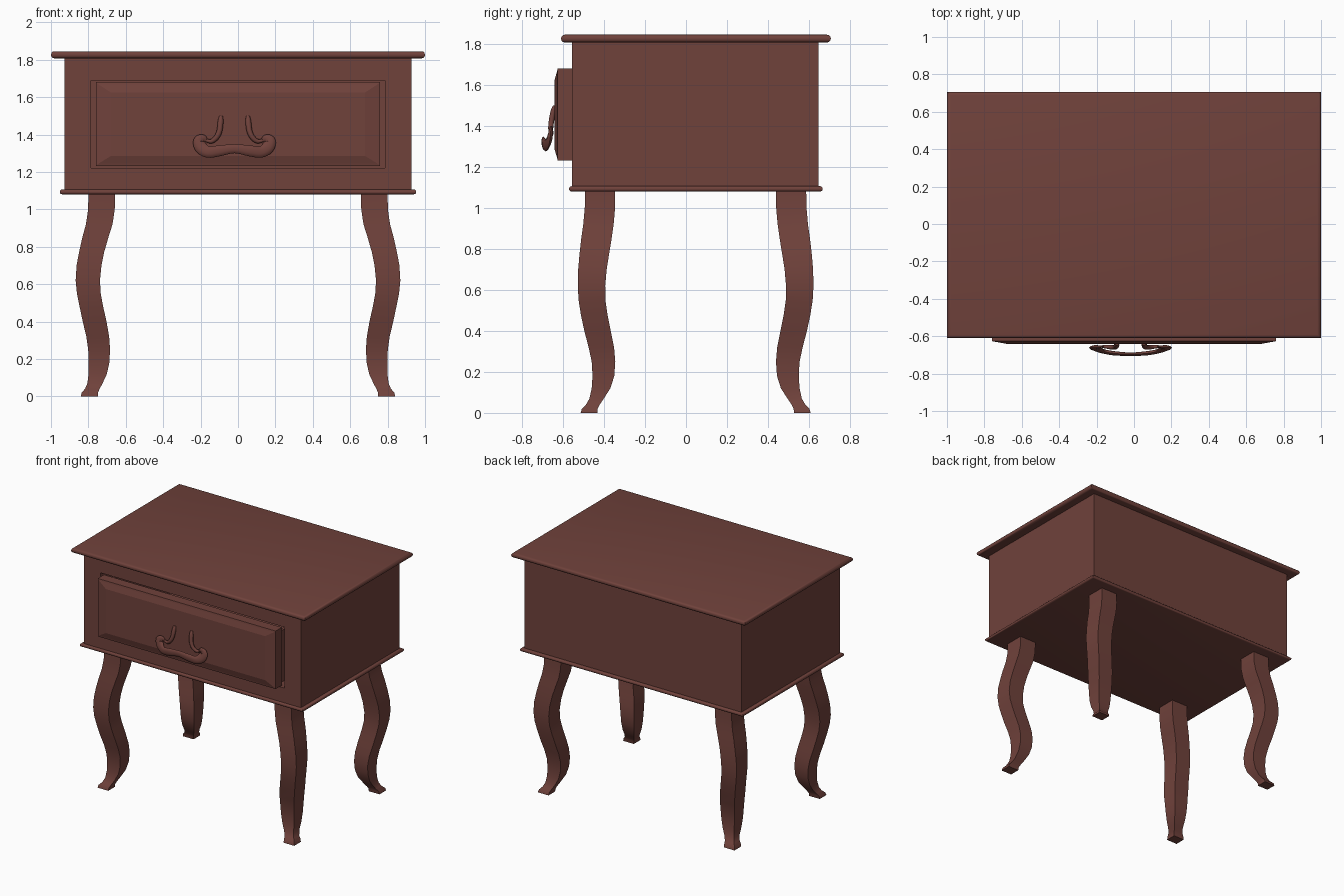
import bpy, bmesh, math
from mathutils import Vector

if "Cube" in bpy.data.objects:
    bpy.data.objects.remove(bpy.data.objects["Cube"])

wood = bpy.data.materials.new("reddish brown wood")
wood.diffuse_color = (0.162, 0.054, 0.044, 1)
wood.use_nodes = True
wood.node_tree.nodes["Principled BSDF"].inputs["Base Color"].default_value = wood.diffuse_color


def finish(name, bm, smooth=None):
    bmesh.ops.recalc_face_normals(bm, faces=bm.faces)
    me = bpy.data.meshes.new(name)
    bm.to_mesh(me)
    bm.free()
    me.materials.append(wood)
    ob = bpy.data.objects.new(name, me)
    bpy.context.collection.objects.link(ob)
    if smooth:
        bpy.ops.object.select_all(action='DESELECT')
        ob.select_set(True)
        bpy.context.view_layer.objects.active = ob
        bpy.ops.object.shade_smooth_by_angle(angle=math.radians(smooth))
    return ob


def box(name, x0, x1, y0, y1, z0, z1):
    bm = bmesh.new()
    bmesh.ops.create_cube(bm, size=1)
    for v in bm.verts:
        v.co = ((x0 + x1) / 2 + v.co.x * (x1 - x0),
                (y0 + y1) / 2 + v.co.y * (y1 - y0),
                (z0 + z1) / 2 + v.co.z * (z1 - z0))
    return finish(name, bm)


def stack(name, rings, smooth=None):
    """Join equal-length rings of points into a closed skin."""
    bm = bmesh.new()
    vs = [[bm.verts.new(p) for p in r] for r in rings]
    n = len(vs[0])
    for a, b in zip(vs, vs[1:]):
        for i in range(n):
            bm.faces.new((a[i], a[(i + 1) % n], b[(i + 1) % n], b[i]))
    bm.faces.new(vs[0])
    bm.faces.new(vs[-1])
    return finish(name, bm, smooth)


def rect(x0, x1, y0, y1, z):
    return [(x0, y0, z), (x1, y0, z), (x1, y1, z), (x0, y1, z)]


def slab(name, hx, y0, y1, z0, z1):
    """Board with a rounded edge."""
    r = (z1 - z0) / 2
    rings = []
    for i in range(7):
        a = -math.pi / 2 + math.pi * i / 6
        d = r * (1 - math.cos(a))
        rings.append(rect(-hx + d, hx - d, y0 + d, y1 - d, z0 + r + r * math.sin(a)))
    return stack(name, rings, 40)


# Top and lower moulding
slab("top_board", 1.0, -0.61, 0.707, 1.807, 1.845)
slab("bottom_moulding", 0.953, -0.571, 0.667, 1.08, 1.106)

# Body with drawer opening
body = box("body", -0.927, 0.927, -0.556, 0.647, 1.095, 1.82)
cutter = box("opening_cutter", -0.786, 0.786, -0.7, 0.55, 1.22, 1.69)
cutter.hide_render = True
cutter.hide_viewport = True
cut = body.modifiers.new("opening", 'BOOLEAN')
cut.operation = 'DIFFERENCE'
cut.solver = 'EXACT'
cut.object = cutter

# Drawer front with raised field
def front_rect(hx, z0, z1, y):
    return [(-hx, y, z0), (hx, y, z0), (hx, y, z1), (-hx, y, z1)]

stack("drawer_front", [front_rect(0.76, 1.232, 1.68, -0.55),
                       front_rect(0.76, 1.232, 1.68, -0.626),
                       front_rect(0.745, 1.245, 1.667, -0.629),
                       front_rect(0.68, 1.285, 1.625, -0.641)])

# Drawer box
box("drawer_bottom", -0.74, 0.74, -0.55, 0.5, 1.24, 1.26)
box("drawer_back", -0.74, 0.74, 0.48, 0.5, 1.26, 1.64)
for s, side in ((-1, "left"), (1, "right")):
    x = sorted((s * 0.72, s * 0.74))
    box("drawer_side_" + side, x[0], x[1], -0.55, 0.48, 1.26, 1.64)

# Curved legs: height, inner x, outer x, inner y, outer y (y from leg centre line)
LEG = [(1.10, .658, .800, .392, .539), (1.00, .659, .801, .393, .541),
       (0.92, .671, .813, .400, .548), (0.85, .693, .832, .410, .558),
       (0.77, .716, .850, .423, .567), (0.70, .730, .863, .434, .573),
       (0.62, .738, .868, .441, .575), (0.55, .734, .861, .440, .571),
       (0.48, .721, .847, .430, .560), (0.40, .703, .830, .414, .543),
       (0.32, .689, .811, .398, .522), (0.25, .684, .801, .392, .507),
       (0.18, .688, .798, .397, .503), (0.12, .701, .799, .416, .507),
       (0.07, .724, .805, .448, .518), (0.04, .740, .818, .468, .535),
       (0.02, .748, .836, .478, .555), (0.00, .749, .840, .480, .561)]
for sx, sn in ((-1, "left"), (1, "right")):
    for sy, fn in ((-1, "front"), (1, "back")):
        stack(f"{fn}_{sn}_leg",
              [rect(sx * a, sx * b, 0.047 + sy * c, 0.047 + sy * d, z)
               for z, a, b, c, d in LEG], 35)


# Handle: swept, tapered tubes
def spline(pts, steps=5):
    out = []
    for i in range(len(pts) - 1):
        p0, p1, p2, p3 = (Vector(pts[max(0, min(len(pts) - 1, i + k))]) for k in (-1, 0, 1, 2))
        for j in range(steps):
            t = j / steps
            out.append(0.5 * (2 * p1 + (p2 - p0) * t + (2 * p0 - 5 * p1 + 4 * p2 - p3) * t * t
                              + (3 * p1 - p0 - 3 * p2 + p3) * t ** 3))
    return out + [Vector(pts[-1])]


def tube(name, pts, flat):
    """Sweep through (x, y, z, radius); flat scales the thickness along y."""
    path = spline(pts)
    rings = []
    for i, p in enumerate(path):
        t = (path[min(i + 1, len(path) - 1)] - path[max(i - 1, 0)]).to_3d().normalized()
        u = Vector((0, 1, 0)).cross(t).normalized()
        w = t.cross(u)
        rings.append([p.to_3d() + p.w * (u * math.cos(k * math.pi / 5)
                                         + w * flat * math.sin(k * math.pi / 5))
                      for k in range(10)])
    return stack(name, rings, 50)


CX = -0.019
half = [(0.150, -0.655, 1.368, .010), (0.168, -0.657, 1.378, .022), (0.190, -0.660, 1.365, .030),
        (0.178, -0.668, 1.330, .034), (0.140, -0.682, 1.306, .030), (0.080, -0.692, 1.313, .029)]
bail = [(CX - x, y, z, r) for x, y, z, r in half] + [(CX, -0.696, 1.324, .024)]
bail += [(CX + x, y, z, r) for x, y, z, r in reversed(half)]
tube("handle_bail", bail, 0.4)
for s, side in ((-1, "left"), (1, "right")):
    tube("handle_post_" + side,
         [(CX + s * x, y, z, r) for x, y, z, r in
          [(0.072, -0.640, 1.498, .010), (0.074, -0.648, 1.470, .015), (0.080, -0.657, 1.420, .015),
           (0.096, -0.660, 1.385, .014), (0.122, -0.657, 1.364, .012), (0.150, -0.655, 1.368, .009)]], 0.9)
